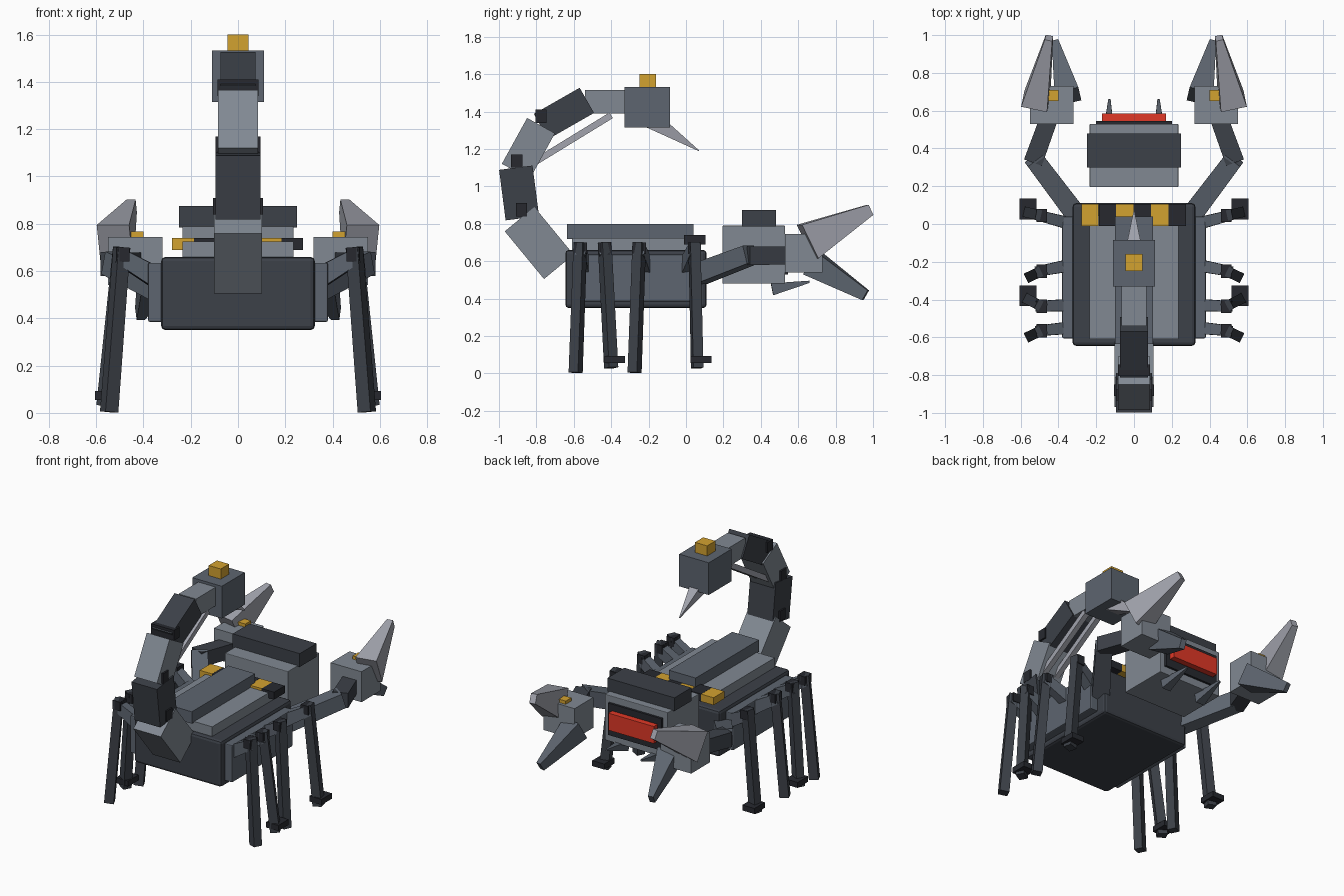
import bpy, bmesh
from mathutils import Vector

if "Cube" in bpy.data.objects:
    bpy.data.objects.remove(bpy.data.objects["Cube"])


def material(name, rgb):
    m = bpy.data.materials.new(name)
    m.diffuse_color = (*rgb, 1)
    m.use_nodes = True
    m.node_tree.nodes["Principled BSDF"].inputs["Base Color"].default_value = m.diffuse_color
    return m


LIGHT = material("light_steel", (0.22, 0.25, 0.29))
MID = material("mid_steel", (0.11, 0.13, 0.16))
DARK = material("dark_steel", (0.045, 0.052, 0.065))
BLACK = material("black_steel", (0.02, 0.022, 0.028))
BONE = material("pale_steel", (0.36, 0.37, 0.42))
YELLOW = material("yellow", (0.65, 0.36, 0.03))
RED = material("red", (0.75, 0.04, 0.02))


def finish(name, bm, mat, mirror=False, bevel=0):
    bmesh.ops.recalc_face_normals(bm, faces=bm.faces)
    if bevel:
        bmesh.ops.bevel(bm, geom=bm.edges[:], offset=bevel, segments=2,
                        profile=0.5, affect='EDGES')
    me = bpy.data.meshes.new(name)
    bm.to_mesh(me)
    bm.free()
    me.materials.append(mat)
    ob = bpy.data.objects.new(name, me)
    bpy.context.collection.objects.link(ob)
    if mirror:
        ob.modifiers.new("mirror", 'MIRROR')
    return ob


def box(name, xs, ys, zs, mat, mirror=False, bevel=0):
    """Axis-aligned box from its three ranges."""
    bm = bmesh.new()
    bmesh.ops.create_cube(bm, size=1)
    for v in bm.verts:
        v.co = [r[0] + (c + 0.5) * (r[1] - r[0]) for c, r in zip(v.co, (xs, ys, zs))]
    return finish(name, bm, mat, mirror, bevel)


def beam(name, a, b, start, end, mat, mirror=False):
    """Four-sided bar from a to b; start and end are (width, height)."""
    a, b = Vector(a), Vector(b)
    d = (b - a).normalized()
    side = d.cross(Vector((0, 0, 1))).normalized()
    up = side.cross(d)
    bm = bmesh.new()
    rings = []
    for p, (w, h) in ((a, start), (b, end)):
        rings.append([bm.verts.new(p + side * sx * w / 2 + up * sz * h / 2)
                      for sx, sz in ((-1, -1), (1, -1), (1, 1), (-1, 1))])
    for i in range(4):
        j = (i + 1) % 4
        bm.faces.new((rings[0][i], rings[0][j], rings[1][j], rings[1][i]))
    bm.faces.new(rings[0])
    bm.faces.new(rings[1])
    return finish(name, bm, mat, mirror)


# Body and armour plates
box("body", (-0.325, 0.325), (-0.645, 0.11), (0.35, 0.66), DARK, bevel=0.018)
box("side_panels", (0.31, 0.38), (-0.605, 0.04), (0.385, 0.635), MID, True, 0.006)
box("back_plate", (-0.235, 0.235), (-0.61, 0.045), (0.65, 0.725), LIGHT)
box("back_ridge", (-0.10, 0.10), (-0.635, 0.04), (0.72, 0.80), MID)
for i in range(6):
    x = -0.233 + i * 0.0925
    box(f"warning_stripe_{i + 1}", (x - 0.046, x + 0.046), (-0.01, 0.105),
        (0.69, 0.74), BLACK if i % 2 else YELLOW)

# Head
box("head", (-0.235, 0.235), (0.195, 0.53), (0.48, 0.79), LIGHT, bevel=0.004)
box("head_crest", (-0.25, 0.25), (0.30, 0.48), (0.785, 0.875), DARK)
box("face_panel", (-0.20, 0.20), (0.52, 0.545), (0.53, 0.745), BLACK)
box("visor", (-0.17, 0.17), (0.54, 0.585), (0.585, 0.70), RED)
beam("mandibles", (0.135, 0.46, 0.45), (0.13, 0.66, 0.49), (0.065, 0.065),
     (0.012, 0.012), MID, True)

# Arms and claws
beam("arm_upper", (0.30, 0.04, 0.52), (0.53, 0.345, 0.635), (0.11, 0.11), (0.10, 0.10), MID, True)
beam("arm_fore", (0.535, 0.325, 0.63), (0.45, 0.56, 0.63), (0.10, 0.10), (0.095, 0.095), DARK, True)
box("claw_base", (0.32, 0.55), (0.53, 0.73), (0.54, 0.745), LIGHT, True)
box("claw_light", (0.40, 0.46), (0.65, 0.71), (0.74, 0.767), YELLOW, True)
beam("claw_upper_finger", (0.52, 0.65, 0.705), (0.45, 0.985, 0.875), (0.14, 0.20),
     (0.04, 0.06), BONE, True)
beam("claw_lower_finger", (0.35, 0.675, 0.59), (0.415, 0.96, 0.418), (0.13, 0.14),
     (0.035, 0.06), MID, True)

# Legs: hip y, knee y, foot y, padded
legs = [(0.005, 0.045, 0.06, True), (-0.22, -0.25, -0.275, False),
        (-0.43, -0.435, -0.40, True), (-0.55, -0.565, -0.59, False)]
for i, (hy, ky, fy, pad) in enumerate(legs, 1):
    foot = (0.56, fy, 0.03) if pad else (0.545, fy, 0.004)
    beam(f"leg_upper_{i}", (0.35, hy, 0.575), (0.505, ky, 0.665), (0.065, 0.085),
         (0.055, 0.065), MID, True)
    box(f"leg_knee_{i}", (0.46, 0.515), (ky - 0.035, ky + 0.035), (0.64, 0.70), BLACK, True)
    beam(f"leg_lower_{i}", (0.492, ky, 0.70), foot, (0.055, 0.055), (0.055, 0.06), DARK, True)
    if pad:
        box(f"leg_foot_{i}", (0.515, 0.605), (fy - 0.035, fy + 0.075), (0.055, 0.092), BLACK, True)

# Tail: segments as (y, z) start, (y, z) end, width, thickness
tail = [((-0.68, 0.57), (-0.89, 0.825), 0.205, 0.205),
        ((-0.875, 0.83), (-0.91, 1.10), 0.19, 0.18),
        ((-0.91, 1.08), (-0.775, 1.325), 0.17, 0.17),
        ((-0.775, 1.32), (-0.53, 1.46), 0.15, 0.155),
        ((-0.54, 1.452), (-0.31, 1.452), 0.13, 0.125)]
for i, (a, b, w, t) in enumerate(tail, 1):
    beam(f"tail_segment_{i}", (0, *a), (0, *b), (w, t), (w, t), DARK if i % 2 == 0 else LIGHT)
for i, (y, z, w) in enumerate([(-0.88, 0.875, 0.105), (-0.905, 1.135, 0.096),
                               (-0.775, 1.375, 0.086)], 1):
    box(f"tail_joint_{i}", (-w, w), (y - 0.03, y + 0.03), (z - 0.035, z + 0.035), BLACK)
beam("tail_pistons", (0.045, -0.80, 1.135), (0.045, -0.40, 1.38), (0.035, 0.035),
     (0.035, 0.035), BONE, True)

# Stinger
box("stinger_housing", (-0.11, 0.11), (-0.33, -0.085), (1.315, 1.532), MID)
box("stinger_light", (-0.045, 0.045), (-0.248, -0.16), (1.53, 1.60), YELLOW)
beam("stinger", (0, -0.19, 1.36), (0, 0.07, 1.19), (0.10, 0.10), (0.004, 0.004), BONE)
